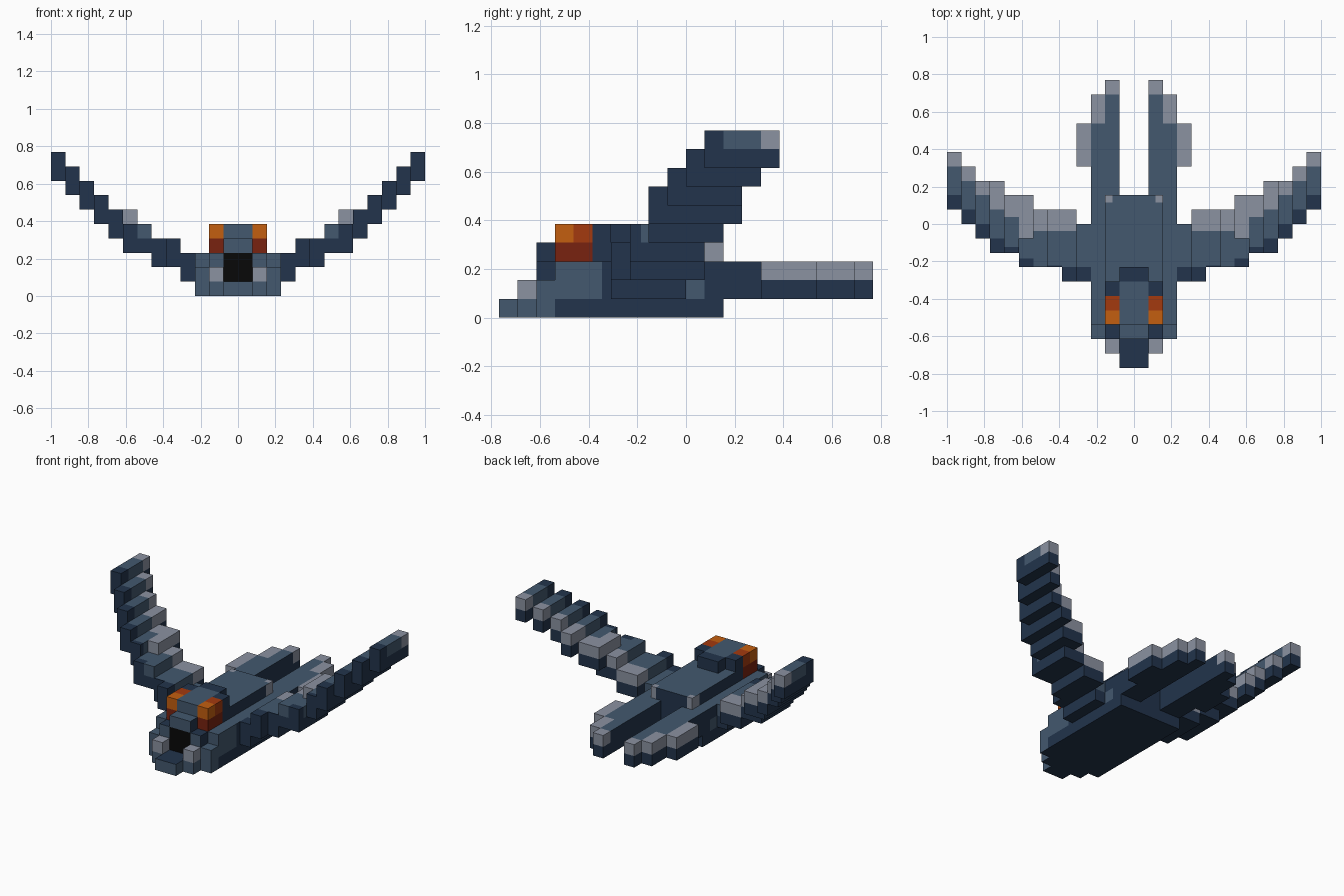
import bpy, bmesh
from mathutils import Vector

cube = bpy.data.objects.get("Cube")
if cube:
    bpy.data.objects.remove(cube, do_unlink=True)

U = 2 / 26  # one block


def srgb(c):
    c /= 255
    return c / 12.92 if c <= 0.04045 else ((c + 0.055) / 1.055) ** 2.4


COLOURS = {
    "navy": (34, 52, 76), "slate_blue": (67, 88, 110), "pale_grey": (139, 146, 161),
    "orange": (196, 95, 16), "rust": (163, 58, 15), "dark_red": (120, 34, 16),
    "black": (8, 8, 8),
}
NAMES = list(COLOURS)
MATS = []
for name, rgb in COLOURS.items():
    m = bpy.data.materials.new(name)
    col = (*[srgb(c) for c in rgb], 1)
    m.use_nodes = True
    m.diffuse_color = col
    bsdf = m.node_tree.nodes["Principled BSDF"]
    bsdf.inputs["Base Color"].default_value = col
    bsdf.inputs["Roughness"].default_value = 0.9
    MATS.append(m)
N, B, P, O, R, D, K = range(7)


class Part:
    """Collects boxes in block units into one object."""

    def __init__(self, name):
        self.name, self.bm = name, bmesh.new()

    def box(self, x, y, z, mat, top=None, front=None):
        """Boxes off the centre line are mirrored; undersides are navy."""
        for s in ((1, -1) if x[0] >= 0 else (1,)):
            xs = sorted((x[0] * s, x[1] * s))
            lo = Vector((xs[0], y[0], z[0])) * U
            hi = Vector((xs[1], y[1], z[1])) * U
            vs = bmesh.ops.create_cube(self.bm, size=1)["verts"]
            for v in vs:
                v.co = [lo[i] if v.co[i] < 0 else hi[i] for i in range(3)]
            for f in {f for v in vs for f in v.link_faces}:
                f.normal_update()
                f.material_index = mat
                if f.normal.z > 0.5 and top is not None:
                    f.material_index = top
                elif f.normal.z < -0.5:
                    f.material_index = N
                elif f.normal.y < -0.5 and front is not None:
                    f.material_index = front

    def done(self):
        me = bpy.data.meshes.new(self.name)
        self.bm.to_mesh(me)
        self.bm.free()
        for m in MATS:
            me.materials.append(m)
        ob = bpy.data.objects.new(self.name, me)
        bpy.context.scene.collection.objects.link(ob)


# Flat belly and lower jaw
belly = Part("belly_and_jaw")
belly.box((-1, 1), (-10, -8), (0, 1), B, top=N)
belly.box((1, 2), (-9, -8), (0, 1), B)
belly.box((-3, 3), (-8, -7), (0, 1), B)
belly.box((-3, 3), (-7, 2), (0, 1), N)
belly.done()

# Pale teeth at the corners of the mouth
teeth = Part("teeth")
teeth.box((1, 2), (-9, -8), (1, 2), P)
teeth.done()

# Torso, with the black mouth opening at its front
torso = Part("torso")
torso.box((-1, 1), (-8, 2), (1, 3), N, front=K)
torso.box((1, 2), (-8, -7), (1, 2), B)
torso.box((1, 2), (-8, -7), (2, 3), N, front=B)
torso.box((1, 2), (-7, 2), (1, 3), N)
torso.box((2, 3), (-8, -7), (1, 2), B)
torso.box((2, 3), (-7, -4.5), (1, 3), B)
torso.box((2, 3), (-4.5, 0), (1, 3), N, top=B)
torso.box((2, 3), (0, 1), (1, 2), B)
torso.box((2, 3), (0, 1), (2, 3), N, top=B)
torso.done()

# Raised back with pale rear corners
back = Part("back")
back.box((-2, 2), (-4, 1), (3, 4), N, top=B)
back.box((-1.5, 1.5), (1, 2), (3, 4), N, top=B)
back.box((1.5, 2), (1, 1.5), (3, 4), P, top=B)
back.box((1.5, 2), (1.5, 2), (3, 4), P)
back.done()

# Head and snout
head = Part("head")
head.box((-1, 1), (-8, -7), (3, 4), N, top=B, front=B)
head.box((-1, 1), (-7, -4), (3, 5), B)
head.box((1, 2), (-5, -4), (3, 5), N)
head.box((-1, 1), (-4, -3), (4, 5), N)
head.done()

# Eyes
eyes = Part("eyes")
eyes.box((1, 2), (-7, -5), (3, 4), D)
eyes.box((1, 2), (-7, -6), (4, 5), O)
eyes.box((1, 2), (-6, -5), (4, 5), R)
eyes.done()

# Forked tail: (inner x, start y, end y, y where the pale edge begins)
tail = Part("forked_tail")
for k, y0, y1, pale in ((1, 2, 10, 9), (2, 1, 9, 7), (3, 4, 7, 4)):
    tail.box((k, k + 1), (y0, y1), (1, 2), N)
    if pale > y0:
        tail.box((k, k + 1), (y0, pale), (2, 3), N, top=B)
    tail.box((k, k + 1), (pale, y1), (2, 3), P)
tail.done()

# Wings: (inner x, front y, back y, bottom z, navy front depth, pale start y)
wings = Part("wings")
for k, y0, y1, z, dark, pale in (
        (3, -4, 0, 1, 1, 0), (4, -4, 1, 2, 1, -0.5), (5, -3, 1, 2, 0.1, -0.5),
        (6, -3, 1, 3, 0, -0.5), (7, -3, 1, 3, 0.6, 1), (8, -2, 2, 4, 0.4, 0.5),
        (9, -2, 3, 5, 1, 1), (10, -1, 3, 6, 1, 2), (11, 0, 4, 7, 1, 3),
        (12, 1, 5, 8, 1, 4)):
    x = (k, k + 1)
    wings.box(x, (y0, y1), (z, z + 1), N)
    cuts = (y0, y0 + dark, pale, y1)
    for a, b, mat in zip(cuts, cuts[1:], (N, B, P)):
        if b > a:
            wings.box(x, (a, b), (z + 1, z + 2), mat)
# Pale raised block over the wing bend
wings.box((7, 8), (1, 2), (4, 5), N)
wings.box((7, 8), (-1, 2), (5, 6), P)
wings.done()
